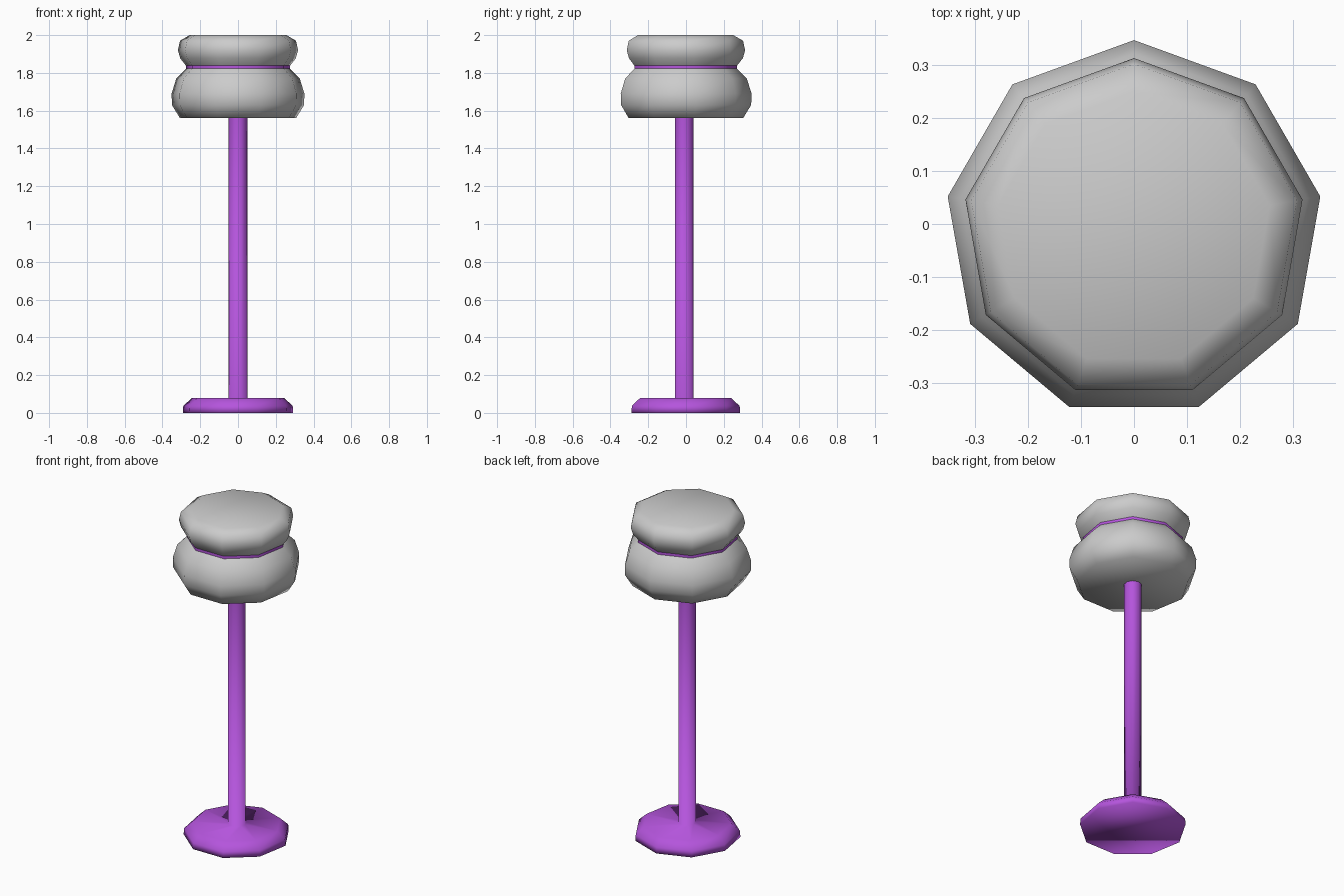
import bpy, bmesh, math

if "Cube" in bpy.data.objects:
    bpy.data.objects.remove(bpy.data.objects["Cube"])

SIDES = 9
CY = -0.01  # nonagon centre, so its bounds are centred on y = 0

purple = bpy.data.materials.new("purple")
purple.diffuse_color = (0.46, 0.09, 0.72, 1)
purple.use_nodes = True
purple.node_tree.nodes["Principled BSDF"].inputs["Base Color"].default_value = purple.diffuse_color


def lathe(name, profile, cap_bottom=False, cap_top=False, material=None):
    """Revolve (radius, z) points, bottom to top, into a nine-sided shell."""
    bm = bmesh.new()
    rings = []
    for r, z in profile:
        angles = [math.pi / 2 + math.tau * i / SIDES for i in range(SIDES)]
        rings.append([bm.verts.new((r * math.cos(a), CY + r * math.sin(a), z))
                      for a in angles])
    for lo, hi in zip(rings, rings[1:]):
        for i in range(SIDES):
            j = (i + 1) % SIDES
            bm.faces.new((lo[i], lo[j], hi[j], hi[i]))
    if cap_bottom:
        bm.faces.new(rings[0][::-1])
    if cap_top:
        bm.faces.new(rings[-1])
    for f in bm.faces:
        f.smooth = True
    mesh = bpy.data.meshes.new(name)
    bm.to_mesh(mesh)
    bm.free()
    if material:
        mesh.materials.append(material)
    obj = bpy.data.objects.new(name, mesh)
    bpy.context.collection.objects.link(obj)
    return obj


# Foot and pole in one turned piece
lathe("foot_and_pole",
      [(0.297, 0), (0.294, 0.037), (0.247, 0.08), (0.05, 0.08), (0.05, 1.56)],
      cap_bottom=True, material=purple)

# Lower bulge of the shade
lathe("lower_shade",
      [(0.312, 1.56), (0.355, 1.63), (0.357, 1.69), (0.332, 1.77), (0.28, 1.822)],
      cap_bottom=True)

# Narrow band in the groove
lathe("shade_band", [(0.28, 1.822), (0.28, 1.838)], material=purple)

# Upper bulge of the shade
lathe("upper_shade",
      [(0.28, 1.838), (0.311, 1.878), (0.323, 1.92), (0.312, 1.97), (0.26, 2.0)],
      cap_top=True)
